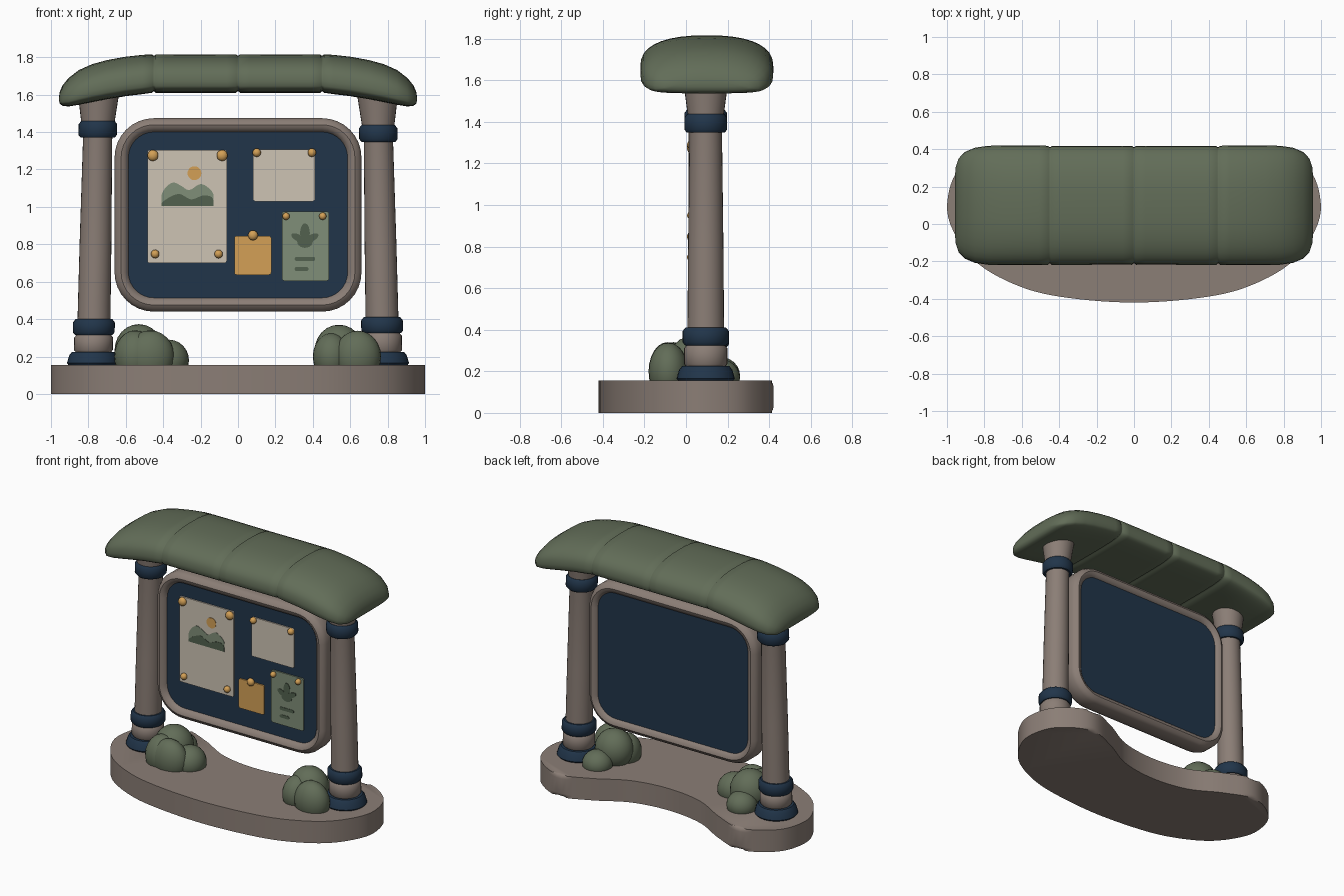
import bpy, bmesh, math

if "Cube" in bpy.data.objects:
    bpy.data.objects.remove(bpy.data.objects["Cube"])


def material(name, r, g, b):
    lin = lambda c: ((c / 255 + 0.055) / 1.055) ** 2.4
    m = bpy.data.materials.new(name)
    m.diffuse_color = (lin(r), lin(g), lin(b), 1)
    m.use_nodes = True
    m.node_tree.nodes["Principled BSDF"].inputs["Base Color"].default_value = m.diffuse_color
    return m


STONE = material("warm_stone", 139, 126, 118)
NAVY = material("navy", 33, 53, 74)
ROOF = material("moss_green", 98, 109, 88)
CREAM = material("cream_paper", 205, 195, 180)
SAGE = material("sage_paper", 128, 142, 120)
DARK = material("dark_green_ink", 82, 97, 78)
GOLD = material("amber", 211, 160, 86)


def finish(name, bm, mat, angle=40):
    bmesh.ops.recalc_face_normals(bm, faces=bm.faces)
    me = bpy.data.meshes.new(name)
    bm.to_mesh(me)
    bm.free()
    me.materials.append(mat)
    ob = bpy.data.objects.new(name, me)
    bpy.context.collection.objects.link(ob)
    bpy.ops.object.select_all(action='DESELECT')
    ob.select_set(True)
    bpy.context.view_layer.objects.active = ob
    bpy.ops.object.shade_smooth_by_angle(angle=math.radians(angle))
    return ob


def loft(name, rings, mat, wrap=False, bevel=0, angle=40):
    """Skin a list of closed rings; cap the ends or wrap round to the first."""
    bm = bmesh.new()
    vs = [[bm.verts.new(p) for p in r] for r in rings]
    n, k = len(vs[0]), len(vs)
    for i in range(k if wrap else k - 1):
        a, b = vs[i], vs[(i + 1) % k]
        for j in range(n):
            bm.faces.new((a[j], a[(j + 1) % n], b[(j + 1) % n], b[j]))
    if not wrap:
        caps = [bm.faces.new(vs[0]), bm.faces.new(vs[-1])]
        if bevel:
            edges = list({e for f in caps for e in f.edges})
            bmesh.ops.bevel(bm, geom=edges, offset=bevel, segments=3,
                            affect='EDGES', profile=0.5)
    return finish(name, bm, mat, angle)


def spline(pts, steps=6):
    """Closed smooth curve through 2D points."""
    out, n = [], len(pts)
    for i in range(n):
        p = [pts[(i + d) % n] for d in (-1, 0, 1, 2)]
        for s in range(steps):
            t = s / steps
            out.append(tuple(0.5 * (2 * b + (c - a) * t + (2 * a - 5 * b + 4 * c - d) * t * t
                                    + (3 * b - a - 3 * c + d) * t ** 3)
                             for a, b, c, d in zip(*p)))
    return out


def round_rect(cx, cz, hw, hh, r, seg=8):
    pts = []
    for q, (sx, sz) in enumerate(((1, 1), (-1, 1), (-1, -1), (1, -1))):
        for i in range(seg + 1):
            a = math.pi / 2 * (q + i / seg)
            pts.append((cx + sx * (hw - r) + r * math.cos(a), cz + sz * (hh - r) + r * math.sin(a)))
    return pts


def plate(name, pts, front, thick, mat):
    return loft(name, [[(x, y, z) for x, z in pts] for y in (front, front + thick)], mat)


def blob(name, loc, radii, mat, seg=24):
    bm = bmesh.new()
    bmesh.ops.create_uvsphere(bm, u_segments=seg, v_segments=seg // 2, radius=1)
    for v in bm.verts:
        v.co = [c + r * p for c, r, p in zip(loc, radii, v.co)]
    return finish(name, bm, mat, 80)


# Kidney-shaped base slab
half = [(0.35, -0.395), (0.6, -0.338), (0.83, -0.215), (0.965, -0.04), (0.998, 0.12),
        (0.93, 0.3), (0.72, 0.42), (0.5, 0.35), (0.27, 0.23)]
outline = spline([(0, -0.42)] + half + [(0, 0.19)] + [(-x, y) for x, y in reversed(half)])
loft("base_slab", [[(x, y, z) for x, y in outline] for z in (0, 0.155)], STONE, bevel=0.025)


# Posts, leaning slightly inwards, with navy bands
def lathe(name, profile, side, mat):
    rings = []
    for r, z in profile:
        cx = side * (0.778 - 0.02 * z)
        rings.append([(cx + r * math.cos(a), 0.095 + r * math.sin(a), z)
                      for a in (2 * math.pi * i / 28 for i in range(28))])
    loft(name, rings, mat)


def band(name, r, z0, z1, side, mat, taper=0):
    lathe(name, [(0.06, z0), (r - 0.012, z0), (r, z0 + 0.015), (r - taper, z1 - 0.018),
                 (r - taper - 0.014, z1), (0.06, z1)], side, mat)


for side, label, lo, hi in ((-1, "left", 0.315, 1.37), (1, "right", 0.325, 1.348)):
    lathe(label + "_post", [(0.088, 0.15), (0.088, 0.4), (0.085, 0.8), (0.078, 1.36),
                            (0.086, 1.43), (0.115, 1.64)], side, STONE)
    band(label + "_foot_band", 0.14, 0.15, 0.225, side, NAVY, 0.012)
    band(label + "_stone_collar", 0.104, 0.22, lo + 0.004, side, STONE)
    band(label + "_lower_band", 0.112, lo, lo + 0.085, side, NAVY)
    band(label + "_upper_band", 0.103, hi, hi + 0.09, side, NAVY)

# Puffy drooping roof: stations of (x, top, bottom, half width)
stations = [(0.06, 1.815, 1.61, 0.317), (0.25, 1.816, 1.61, 0.318), (0.39, 1.815, 1.61, 0.318),
            (0.51, 1.813, 1.603, 0.32), (0.6, 1.803, 1.592, 0.32), (0.7, 1.785, 1.575, 0.32),
            (0.78, 1.763, 1.56, 0.318), (0.85, 1.732, 1.546, 0.308), (0.905, 1.69, 1.537, 0.285),
            (0.938, 1.65, 1.54, 0.25), (0.953, 1.615, 1.553, 0.205), (0.957, 1.59, 1.57, 0.16)]
for seam in (0, 0.45):   # narrow grooves between the roof segments
    for d, cut in ((-0.01, 0), (-0.004, 0.006), (0.004, 0.006), (0.01, 0)):
        if seam + d > 0:
            stations.append((seam + d, 1.815 - cut, 1.61 + cut, 0.318 - cut))
stations.sort()
full = [(-x, t, b, w) for x, t, b, w in reversed(stations)] + stations


def roof_ring(x, top, bottom, w):
    mid = bottom + 0.3 * (top - bottom)
    ring = []
    for i in range(36):
        a = 2 * math.pi * i / 36
        c, s = math.cos(a), math.sin(a)
        e = 2 / 2.4 if s > 0 else 2 / 4
        h = top - mid if s > 0 else mid - bottom
        ring.append((x, 0.1 + w * math.copysign(abs(c) ** e, c),
                     mid + h * math.copysign(abs(s) ** e, s)))
    return ring


loft("roof", [roof_ring(*s) for s in full], ROOF, angle=60)

# Board frame: rounded profile swept round a rounded rectangle
CZ = 0.957
profile = [(0, 0.05), (0, 0.13), (0.012, 0.155), (0.035, 0.17), (0.052, 0.165), (0.07, 0.15),
           (0.078, 0.13), (0.078, 0.055), (0.07, 0.035), (0.052, 0.017), (0.035, 0.012), (0.012, 0.025)]
loft("board_frame", [[(x, y, z) for x, z in round_rect(0, CZ, 0.66 - d, 0.517 - d, 0.21 - d)]
                     for d, y in profile], STONE, wrap=True)
plate("board_panel", round_rect(0, CZ, 0.61, 0.467, 0.16), 0.045, 0.1, NAVY)

# Pinned papers
PAPER, INK = 0.036, 0.033
for name, x0, x1, z0, z1, mat in (
        ("large_poster", -0.485, -0.06, 0.70, 1.305, CREAM), ("small_notice", 0.08, 0.412, 1.03, 1.308, CREAM),
        ("amber_note", -0.02, 0.178, 0.637, 0.845, GOLD), ("sage_leaflet", 0.235, 0.487, 0.605, 0.975, SAGE)):
    plate(name, round_rect((x0 + x1) / 2, (z0 + z1) / 2, (x1 - x0) / 2, (z1 - z0) / 2, 0.012, 3),
          PAPER, 0.0095, mat)


# Painted details on the papers
def ellipse(cx, cz, rx, rz, tilt=0, n=20):
    pts = [(rx * math.cos(2 * math.pi * i / n), rz * math.sin(2 * math.pi * i / n)) for i in range(n)]
    c, s = math.cos(tilt), math.sin(tilt)
    return [(cx + c * x - s * z, cz + s * x + c * z) for x, z in pts]


def hill(name, tops, base, y, mat):
    x0, x1 = tops[0][0], tops[-1][0]
    curve = spline([(x0, base)] + tops + [(x1, base)], 5)[5:5 * len(tops) + 1]
    plate(name, [(x0, base)] + curve + [(x1, base)], y, 0.004, mat)


plate("poster_sun", ellipse(-0.233, 1.18, 0.037, 0.037), INK, 0.004, GOLD)
hill("poster_far_hill", [(-0.41, 1.06), (-0.385, 1.105), (-0.345, 1.13), (-0.30, 1.11), (-0.26, 1.09),
                         (-0.2, 1.122), (-0.15, 1.095), (-0.13, 1.06)], 1.007, INK, SAGE)
hill("poster_near_hill", [(-0.41, 1.02), (-0.36, 1.055), (-0.31, 1.068), (-0.25, 1.04), (-0.19, 1.06),
                          (-0.145, 1.055), (-0.13, 1.03)], 1.004, INK - 0.002, DARK)
plate("leaflet_bud", ellipse(0.358, 0.86, 0.026, 0.052), INK, 0.004, DARK)
plate("leaflet_body", ellipse(0.358, 0.815, 0.042, 0.034), INK - 0.0005, 0.004, DARK)
for s in (-1, 1):
    plate("leaflet_leaf", ellipse(0.358 + s * 0.038, 0.835, 0.038, 0.018, s * 0.5), INK - 0.001, 0.004, DARK)
for cx, cz, hw in ((0.358, 0.722, 0.055), (0.34, 0.668, 0.037)):
    plate("leaflet_bar", round_rect(cx, cz, hw, 0.011, 0.01, 3), INK, 0.004, DARK)

# Amber pins
for x, z, r in ((-0.455, 1.275, 0.03), (-0.085, 1.275, 0.03), (-0.443, 0.748, 0.023), (-0.104, 0.748, 0.023),
                (0.1, 1.29, 0.023), (0.395, 1.29, 0.023), (0.08, 0.848, 0.027),
                (0.257, 0.95, 0.02), (0.453, 0.95, 0.02)):
    blob("pin", (x, 0.027, z), (r, 0.022, r), GOLD, 14)

# Bushes: clusters of rounded lobes
for side, lobes in (
        ("left", ((-0.53, 0.04, 0.235, 0.13, 0.13, 0.138), (-0.55, -0.06, 0.18, 0.112, 0.11, 0.14),
                  (-0.37, -0.01, 0.18, 0.108, 0.11, 0.11), (-0.47, -0.09, 0.18, 0.13, 0.09, 0.14),
                  (-0.55, 0.16, 0.18, 0.1, 0.1, 0.09))),
        ("right", ((0.54, 0.03, 0.235, 0.13, 0.12, 0.135), (0.64, -0.085, 0.2, 0.125, 0.095, 0.138),
                   (0.5, -0.04, 0.18, 0.1, 0.11, 0.125), (0.58, 0.16, 0.17, 0.1, 0.1, 0.09)))):
    for l in lobes:
        top, low = l[2] + l[5], 0.03     # lobes sink into the slab
        blob(side + "_bush_lobe", (l[0], l[1], max(l[2], 0.2) if top > 0.3 else l[2]),
             (l[3], l[4], min(l[5], l[2] - low)), ROOF)
